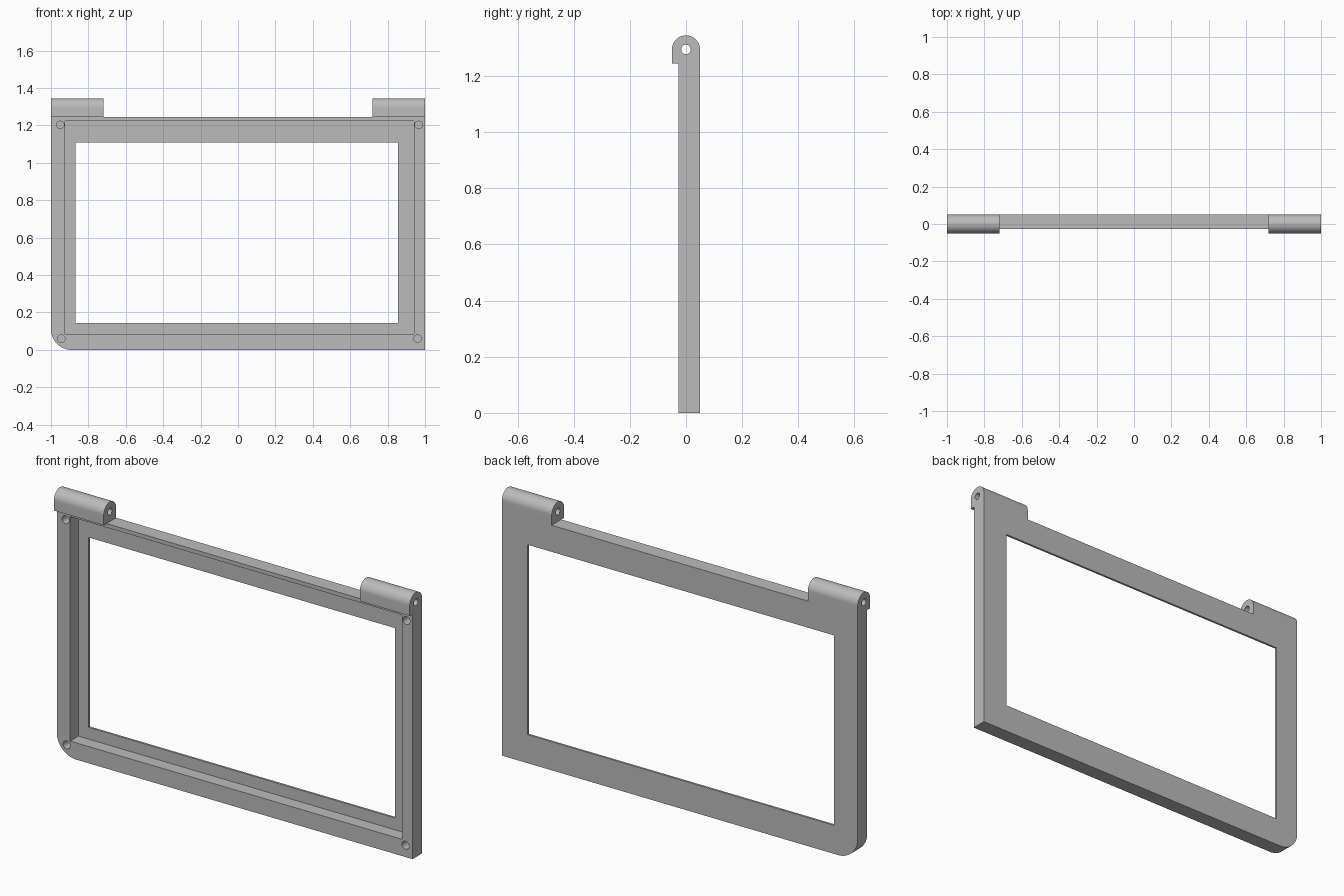
import bpy
import bmesh
from math import cos, sin, pi, radians
from mathutils import Vector

cube = bpy.data.objects.get("Cube")
if cube:
    bpy.data.objects.remove(cube, do_unlink=True)

grey = bpy.data.materials.new("plain grey")
grey.use_nodes = True
colour = (0.5, 0.5, 0.5, 1)
grey.diffuse_color = colour
grey.node_tree.nodes["Principled BSDF"].inputs["Base Color"].default_value = colour

FRONT, BACK, TOP = -0.027, 0.05, 1.245
LIP = 0.011          # thickness of the ledge around the window
KNUCKLE_R = 0.05
PIN_Z = 1.295


def arc(cx, cy, r, start, end, n):
    """Points along an arc, angles in degrees."""
    angles = [radians(start + (end - start) * i / n) for i in range(n + 1)]
    return [(cx + r * cos(a), cy + r * sin(a)) for a in angles]


def circle(cx, cy, r, n=32):
    return arc(cx, cy, r, 0, 360, n)[:-1]


def rect(x0, x1, z0, z1):
    return [(x0, z0), (x1, z0), (x1, z1), (x0, z1)]


def prism(name, outline, axis, start, end):
    """Extrude an outline along y (points are x, z) or along x (points are y, z)."""
    bm = bmesh.new()
    if axis == "y":
        verts = [bm.verts.new((u, start, v)) for u, v in outline]
        step = Vector((0, end - start, 0))
    else:
        verts = [bm.verts.new((start, u, v)) for u, v in outline]
        step = Vector((end - start, 0, 0))
    face = bm.faces.new(verts)
    new = bmesh.ops.extrude_face_region(bm, geom=[face])["geom"]
    bmesh.ops.translate(bm, vec=step, verts=[g for g in new if isinstance(g, bmesh.types.BMVert)])
    bmesh.ops.recalc_face_normals(bm, faces=bm.faces)
    mesh = bpy.data.meshes.new(name)
    bm.to_mesh(mesh)
    bm.free()
    mesh.materials.append(grey)
    obj = bpy.data.objects.new(name, mesh)
    bpy.context.collection.objects.link(obj)
    return obj


def select(obj):
    bpy.ops.object.select_all(action="DESELECT")
    obj.select_set(True)
    bpy.context.view_layer.objects.active = obj


def cut(obj, cutter):
    """Subtract a cutter, then throw it away."""
    cutter.hide_render = True
    mod = obj.modifiers.new("cut", "BOOLEAN")
    mod.operation = "DIFFERENCE"
    mod.solver = "EXACT"
    mod.object = cutter
    select(obj)
    bpy.ops.object.modifier_apply(modifier=mod.name)
    bpy.data.objects.remove(cutter, do_unlink=True)


def smooth(obj):
    select(obj)
    bpy.ops.object.shade_smooth_by_angle(angle=radians(30))


# Frame with one rounded lower corner
corner = 0.11
outline = arc(-1 + corner, corner, corner, 180, 270, 16) + [(1, 0), (1, TOP), (-1, TOP)]
frame = prism("bezel_frame", outline, "y", FRONT, BACK)

# Front recess, window opening and blind screw holes
cut(frame, prism("recess_cutter", rect(-0.925, 0.94, 0.085, 1.225), "y", -0.2, BACK - LIP))
cut(frame, prism("window_cutter", rect(-0.868, 0.855, 0.145, 1.11), "y", -0.2, 0.2))
for x, z in [(-0.95, 1.203), (0.966, 1.203), (-0.945, 0.06), (0.96, 0.06)]:
    cut(frame, prism("screw_cutter", circle(x, z, 0.02), "y", -0.2, BACK - 0.02))
smooth(frame)

# Hinge knuckles with pin holes
profile = arc(0, PIN_Z, KNUCKLE_R, 0, 180, 32) + [(-KNUCKLE_R, TOP), (KNUCKLE_R, TOP)]
for name, x0, x1 in [("right_hinge_knuckle", -1, -0.72), ("left_hinge_knuckle", 0.72, 1)]:
    knuckle = prism(name, profile, "x", x0, x1)
    cut(knuckle, prism("pin_cutter", circle(0, PIN_Z, 0.017), "x", x0 - 0.1, x1 + 0.1))
    smooth(knuckle)
